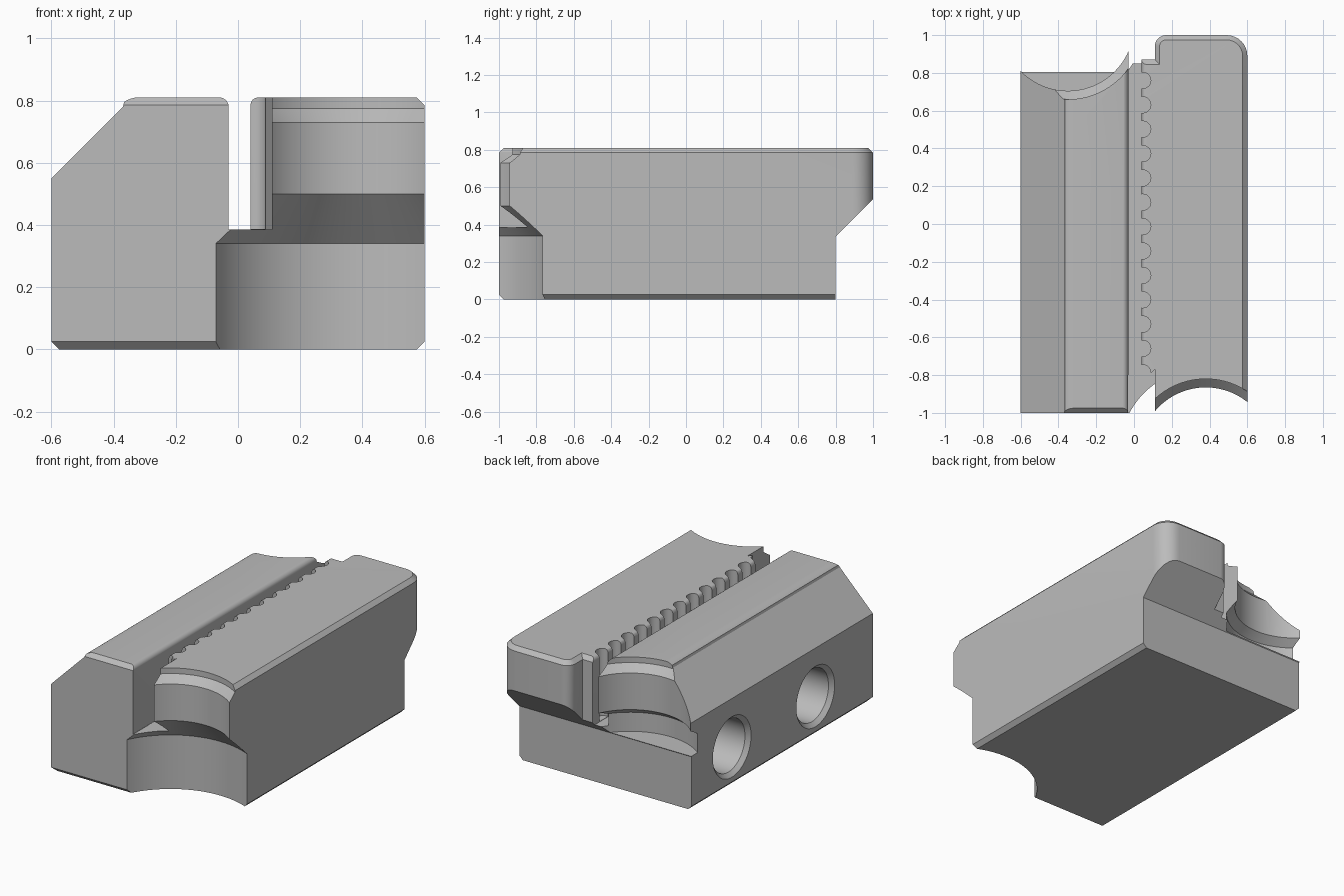
import bpy, bmesh, math
from mathutils import Vector

cube = bpy.data.objects.get("Cube")
if cube:
    bpy.data.objects.remove(cube, do_unlink=True)

steel = bpy.data.materials.new("steel_grey")
steel.use_nodes = True
GREY = (0.5, 0.5, 0.5, 1)
steel.diffuse_color = GREY
steel.node_tree.nodes["Principled BSDF"].inputs["Base Color"].default_value = GREY


def finish(name, bm):
    bmesh.ops.recalc_face_normals(bm, faces=bm.faces[:])
    mesh = bpy.data.meshes.new(name)
    bm.to_mesh(mesh)
    bm.free()
    mesh.materials.append(steel)
    ob = bpy.data.objects.new(name, mesh)
    bpy.context.collection.objects.link(ob)
    return ob


def prism(name, pts, place, lo, hi, chamfer=0):
    """Extrude a 2D outline; place(a, b, t) maps it into space."""
    bm = bmesh.new()
    low = bm.faces.new([bm.verts.new(place(a, b, lo)) for a, b in pts])
    high = bm.faces.new([bm.verts.new(place(a, b, hi)) for a, b in pts])
    for i in range(len(pts)):
        j = (i + 1) % len(pts)
        bm.faces.new((low.verts[i], low.verts[j], high.verts[j], high.verts[i]))
    bmesh.ops.recalc_face_normals(bm, faces=bm.faces[:])
    if chamfer:
        rims = list(low.edges) + list(high.edges)
        bmesh.ops.bevel(bm, geom=rims, offset=chamfer, segments=1,
                        affect='EDGES', profile=0.5)
    return finish(name, bm)


def lathe(name, profile, centre, axis='Z', sides=96):
    """Revolve (radius, height) pairs around an axis."""
    bm = bmesh.new()
    rings = []
    for r, h in profile:
        ring = []
        for k in range(sides):
            t = math.tau * k / sides
            c, s = r * math.cos(t), r * math.sin(t)
            p = (c, s, h) if axis == 'Z' else (h, c, s)
            ring.append(bm.verts.new(Vector(centre) + Vector(p)))
        rings.append(ring)
    for a, b in zip(rings, rings[1:]):
        for k in range(sides):
            n = (k + 1) % sides
            bm.faces.new((a[k], a[n], b[n], b[k]))
    bm.faces.new(rings[0])
    bm.faces.new(rings[-1])
    return finish(name, bm)


def arc(cx, cy, r, start, end, n=8):
    angles = [math.radians(start + (end - start) * i / n) for i in range(n + 1)]
    return [(cx + r * math.cos(t), cy + r * math.sin(t)) for t in angles]


def along_y(a, b, t):
    return (a, t, b)


def along_z(a, b, t):
    return (a, b, t)


def along_x(a, b, t):
    return (t, a, b)


# Slotted cross-section running front to back
section = [(-0.6, -0.1), (-0.6, 0.55), (-0.37, 0.78)]
section += arc(-0.32, 0.73, 0.08, 125, 90, 4)
section += arc(-0.06, 0.78, 0.03, 90, 0, 6)
section += [(-0.03, 0.385), (0.04, 0.385)]
section += arc(0.065, 0.785, 0.025, 180, 90, 4)
section += [(0.7, 0.81), (0.7, -0.1)]
body = prism("clamp_block", section, along_y, -1.1, 1.1)

# Plan outline with chamfered rims and rounded rear corners
plan = [(-0.6, -1), (0.6, -1)]
plan += arc(0.49, 0.89, 0.11, 0, 90)
plan += arc(0.17, 0.94, 0.06, 90, 180)
plan += [(0.11, 0.87), (0, 0.87), (0, 0.95), (-0.6, 0.95)]
envelope = prism("plan_envelope", plan, along_z, 0, 0.81, 0.025)

cutters = []
# Sloped undercut beneath the rear overhang
cutters.append(prism("rear_undercut",
                     [(0.8, -0.2), (0.8, 0.335), (1.2, 0.735), (1.2, -0.2)],
                     along_x, -1, 1))
# Curved front jaw, flaring into the wider base hollow
cutters.append(lathe("front_hollow",
                     [(0.5, -0.1), (0.5, 0.34), (0.35, 0.5), (0.35, 0.73),
                      (0.395, 0.775), (0.395, 0.9)], (0.38, -1.215, 0)))
# Curved rear jaw above its ledge
cutters.append(lathe("rear_hollow",
                     [(0.4, 0.34), (0.4, 0.46), (0.35, 0.5), (0.35, 0.73),
                      (0.395, 0.775), (0.395, 0.9)], (-0.35, 1.055, 0)))
# Front end of the toothed strip
cutters.append(prism("strip_end",
                     [(-0.031, -1.2), (0.11, -1.2), (0.11, -0.77),
                      (0.08, -0.8), (-0.031, -0.8)],
                     along_z, 0.386, 1))
# Bolt bores on the side
for y in (0.4, -0.43):
    cutters.append(lathe("bolt_bore",
                         [(0.215, -0.025), (0.165, 0.025), (0.165, 0.5)],
                         (-0.6, y, 0.245), 'X', 64))
# Scalloped teeth along the slot
for i in range(13):
    cutters.append(lathe("tooth_scallop", [(0.043, 0.387), (0.043, 0.9)],
                         (0.046, 0.76 - 0.129 * i, 0), 'Z', 24))


def boolean(target, other, operation):
    mod = target.modifiers.new(other.name, 'BOOLEAN')
    mod.operation = operation
    mod.solver = 'EXACT'
    mod.object = other
    bpy.context.view_layer.objects.active = target
    bpy.ops.object.modifier_apply(modifier=mod.name)
    bpy.data.objects.remove(other, do_unlink=True)


boolean(body, envelope, 'INTERSECT')
for cutter in cutters:
    boolean(body, cutter, 'DIFFERENCE')

bpy.ops.object.select_all(action='DESELECT')
body.select_set(True)
bpy.context.view_layer.objects.active = body
bpy.ops.object.shade_smooth_by_angle(angle=math.radians(25))
